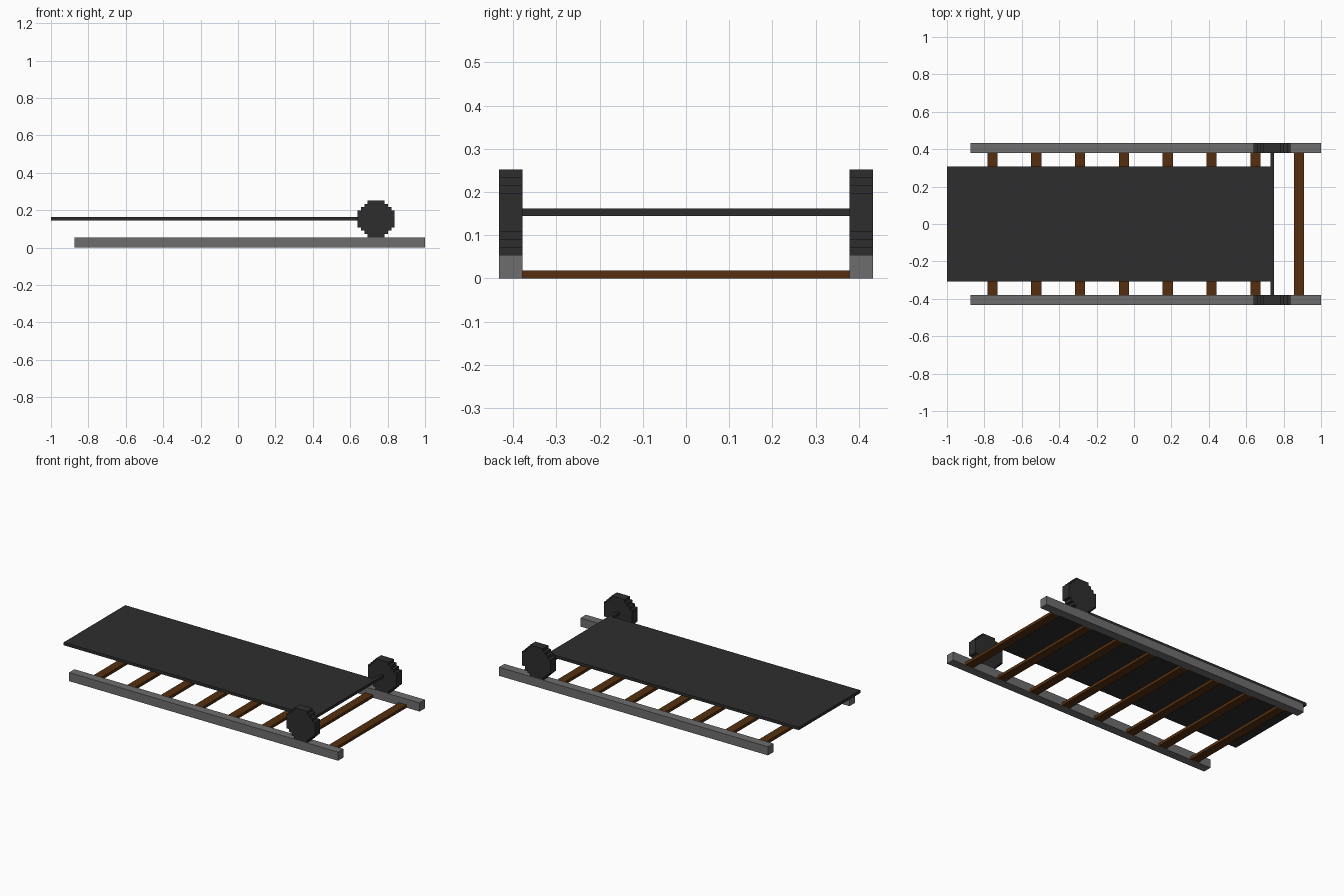
import bpy, bmesh

if "Cube" in bpy.data.objects:
    bpy.data.objects.remove(bpy.data.objects["Cube"], do_unlink=True)

U = 2 / 111  # one block of the grid the model is built on


def material(name, rgb):
    m = bpy.data.materials.new(name)
    m.use_nodes = True
    m.diffuse_color = (*rgb, 1)
    m.node_tree.nodes["Principled BSDF"].inputs["Base Color"].default_value = (*rgb, 1)
    return m


charcoal = material("charcoal", (0.027, 0.027, 0.027))
steel = material("steel grey", (0.155, 0.155, 0.155))
wood = material("brown wood", (0.089, 0.028, 0.005))


def prism(name, outline, y0, y1, mat):
    """Extrude an (x, z) outline from y0 to y1, all in blocks."""
    bm = bmesh.new()
    face = bm.faces.new([bm.verts.new((x * U, y0 * U, z * U)) for x, z in outline])
    ext = bmesh.ops.extrude_face_region(bm, geom=[face])
    verts = [v for v in ext["geom"] if isinstance(v, bmesh.types.BMVert)]
    bmesh.ops.translate(bm, verts=verts, vec=(0, (y1 - y0) * U, 0))
    bmesh.ops.recalc_face_normals(bm, faces=bm.faces)
    mesh = bpy.data.meshes.new(name)
    bm.to_mesh(mesh)
    bm.free()
    mesh.materials.append(mat)
    obj = bpy.data.objects.new(name, mesh)
    bpy.context.collection.objects.link(obj)
    return obj


def box(name, x0, x1, y0, y1, z0, z1, mat):
    return prism(name, [(x0, z0), (x1, z0), (x1, z1), (x0, z1)], y0, y1, mat)


# Stepped wheel outline: one quarter, turned four times about the axle
WHEEL_X, WHEEL_Z = 41, 8.5
quarter = [(5.5, 2.5), (4.5, 2.5), (4.5, 3.5), (3.5, 3.5),
           (3.5, 4.5), (2.5, 4.5), (2.5, 5.5)]
wheel = []
for _ in range(4):
    wheel += [(WHEEL_X + x, WHEEL_Z + z) for x, z in quarter]
    quarter = [(-z, x) for x, z in quarter]

# Rails with a wheel standing on each
for side, y0, y1 in (("front", -24, -21), ("back", 21, 24)):
    box(f"{side}_rail", -48.5, 55.5, y0, y1, 0, 3, steel)
    prism(f"{side}_wheel", wheel, y0, y1, charcoal)

# Wooden sleepers between the rails
for i in range(8):
    x = -42 + 13 * i
    box(f"sleeper_{i + 1}", x - 1.5, x + 1.5, -21, 21, 0, 1, wood)

# Axle and the flat deck that ends at it
box("axle", 40.5, 41.5, -21, 21, 8, 9, charcoal)
box("deck", -55.5, 40.5, -17, 17, 8, 9, charcoal)
